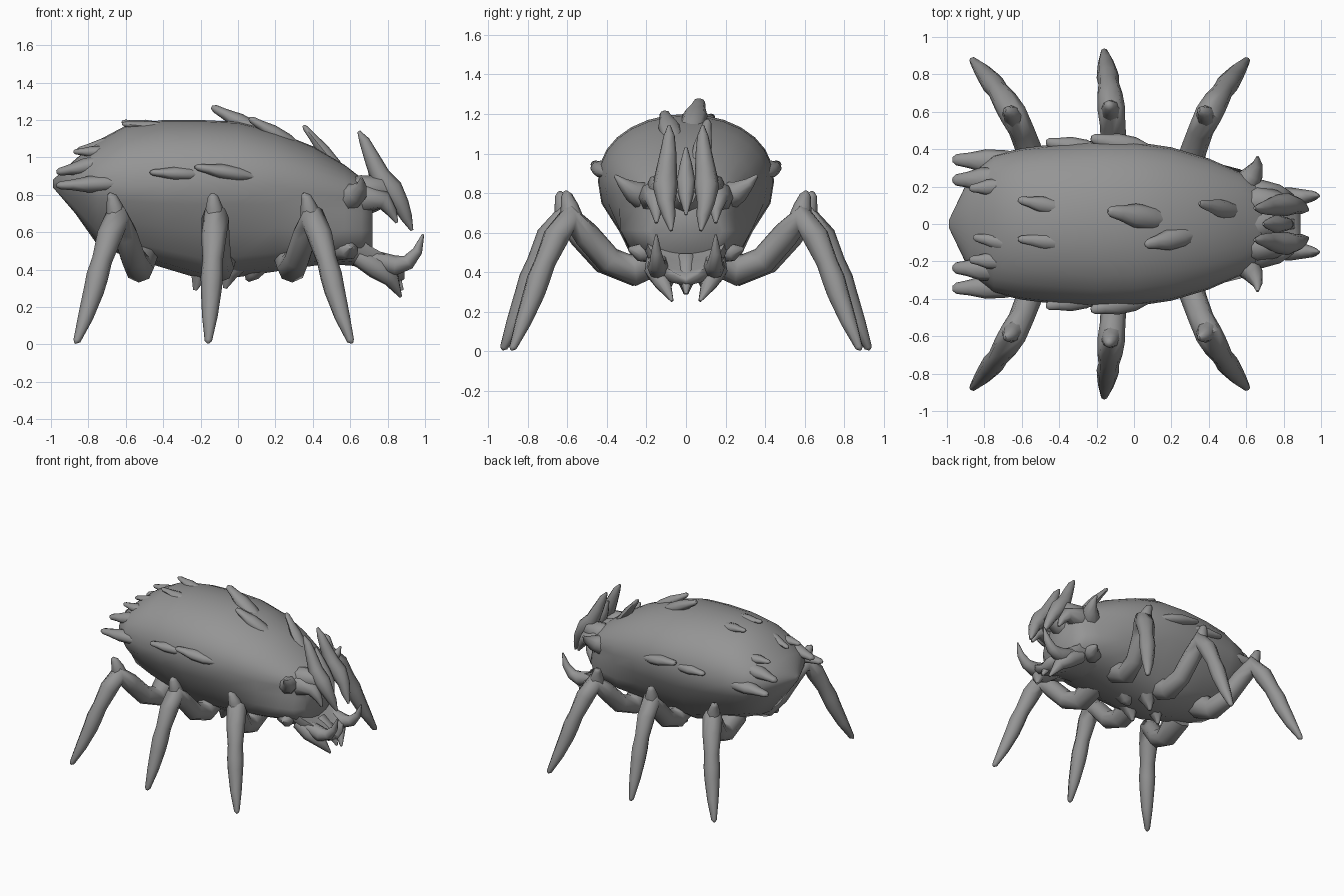
import bpy, bmesh, math
from mathutils import Vector

grey = bpy.data.materials.new("stone grey")
grey.diffuse_color = (0.3, 0.3, 0.3, 1)


def finish(bm, name, angle=60):
    bmesh.ops.recalc_face_normals(bm, faces=bm.faces)
    mesh = bpy.data.meshes.new(name)
    bm.to_mesh(mesh)
    bm.free()
    mesh.materials.append(grey)
    ob = bpy.data.objects.new(name, mesh)
    bpy.context.collection.objects.link(ob)
    bpy.ops.object.select_all(action='DESELECT')
    ob.select_set(True)
    bpy.context.view_layer.objects.active = ob
    bpy.ops.object.shade_smooth_by_angle(angle=math.radians(angle))
    return ob


def skin(bm, rings):
    loops = [[bm.verts.new(p) for p in r] for r in rings]
    n = len(loops[0])
    for a, b in zip(loops, loops[1:]):
        for i in range(n):
            j = (i + 1) % n
            bm.faces.new((a[i], a[j], b[j], b[i]))
    bm.faces.new(loops[0])
    bm.faces.new(loops[-1][::-1])


def tube(bm, path, sides=8, side=1, flat=1.0):
    """Skin a bent tapered limb through (x, y, z, radius) points."""
    pts = [Vector((p[0], p[1] * side, p[2])) for p in path]
    rings, u = [], None
    for i, p in enumerate(pts):
        d = (pts[min(i + 1, len(pts) - 1)] - pts[max(i - 1, 0)]).normalized()
        if u is None:
            u = Vector((0, 1, 0)) if abs(d.y) < 0.75 else Vector((1, 0, 0))
        u = (u - d * u.dot(d)).normalized()
        v = d.cross(u)
        r = path[i][3]
        rings.append([p + u * r * math.cos(2 * math.pi * k / sides)
                      + v * r * flat * math.sin(2 * math.pi * k / sides) for k in range(sides)])
    skin(bm, rings)


def pair(name, *paths):
    for s, tag in ((1, "left"), (-1, "right")):
        bm = bmesh.new()
        for p in paths:
            tube(bm, p, side=s)
        finish(bm, name + "_" + tag)


# Body: stations of x, top z, rim z, rim half width, bottom z
stations = [
    (-0.99, 0.88, 0.86, 0.02, 0.84), (-0.87, 0.99, 0.86, 0.27, 0.70),
    (-0.75, 1.09, 0.85, 0.37, 0.53), (-0.60, 1.17, 0.85, 0.405, 0.47),
    (-0.40, 1.20, 0.85, 0.43, 0.41), (-0.20, 1.20, 0.86, 0.445, 0.35),
    (0.00, 1.19, 0.86, 0.44, 0.36), (0.20, 1.14, 0.85, 0.41, 0.39),
    (0.40, 1.06, 0.81, 0.35, 0.42), (0.57, 0.96, 0.79, 0.275, 0.44),
    (0.66, 0.89, 0.77, 0.23, 0.45), (0.72, 0.85, 0.73, 0.17, 0.49)]
rings = []
for x, top, rim, w, bot in stations:
    half = []
    for k in range(8):
        t = math.pi / 2 * k / 7
        half.append((w * math.sin(t), rim + (top - rim) * max(math.cos(t), 0) ** 0.9))
    h = rim - bot
    bw = w * (0.60 + 0.30 * max(0, min(1, (x - 0.1) / 0.5)))  # belly fills out at the head
    half += [(w * 0.96, rim - h * 0.22), ((bw + w * 0.1) * 1.08, rim - h * 0.5), (bw, rim - h * 0.78),
             (bw * 0.55, bot + h * 0.06), (0, bot)]
    rings.append([(x, y, z) for y, z in half] + [(x, -y, z) for y, z in half[-2:0:-1]])
bm = bmesh.new()
skin(bm, rings)
finish(bm, "body_shell")


# Shell barbs, each rising gradually out of the shell to a blunt tip
def barb(bm, a, b, r):
    a, b = Vector(a), Vector(b)
    path = [(*a.lerp(b, f), r * k) for f, k in ((-.45, .35), (0, .85), (.4, .85), (.7, .55), (.93, .4), (1, .18))]
    tube(bm, path, sides=8, flat=0.7)


bm = bmesh.new()
for a, b, r in (
        ((-.42, .09, 1.16), (-.62, .13, 1.19), .05), ((-.38, -.10, 1.155), (-.62, -.08, 1.18), .05),
        ((-.64, -.11, 1.09), (-.86, -.07, 1.04), .05), ((.10, .03, 1.14), (-.14, .07, 1.27), .075),
        ((-.10, -.23, 1.055), (-.29, -.26, 1.11), .055), ((.26, .24, 1.00), (.07, .26, 1.09), .045),
        ((.26, -.07, 1.09), (.06, -.11, 1.21), .065), ((.52, .07, .96), (.35, .11, 1.17), .055)):
    barb(bm, a, b, r)
finish(bm, "back_barbs")
bm = bmesh.new()
for s in (1, -1):
    barb(bm, (-.68, s * .33, .86), (-.97, s * .345, .85), .075)
    barb(bm, (-.72, s * .24, .97), (-.97, s * .235, .92), .075)
    barb(bm, (-.72, s * .20, 1.03), (-.88, s * .19, 1.03), .05)
    barb(bm, (-.26, s * .40, .91), (-.47, s * .44, .92), .06)
    barb(bm, (.0, s * .41, .91), (-.23, s * .46, .95), .065)
finish(bm, "rim_barbs")

# Legs: one shared bent profile of (reach, height, radius), splayed along x per leg
leg_profile = [(.13, .50, .10), (.28, .41, .08), (.41, .46, .07), (.53, .59, .068), (.62, .675, .074),
               (.69, .58, .068), (.75, .45, .055), (.785, .365, .06), (.81, .29, .056),
               (.865, .15, .042), (.92, .02, .02), (.93, .01, .008)]
spur_profile = [(.60, .64, .065), (.62, .735, .045), (.635, .79, .028), (.64, .805, .012)]
for name, hip, splay, reach, lean in (("rear_leg", -.52, -.35, .95, -.05),
                                      ("middle_leg", -.10, -.06, 1.0, -.02),
                                      ("front_leg", .28, .33, .95, -.05)):
    leg = [(hip + splay * ((y - .15) / .78) ** 2, y * reach, z, r) for y, z, r in leg_profile]
    spur = [(hip + splay * .35 + lean * i / 3, y * reach, z, r) for i, (y, z, r) in enumerate(spur_profile)]
    pair(name, leg, spur)

# Underside spikes
bm = bmesh.new()
for x, y, z in ((-.23, 0, .29), (-.07, .10, .30), (-.07, -.10, .30), (.05, 0, .34)):
    tube(bm, [(x + .06, y, .46, .10), (x + .02, y, .37, .05), (x, y, z, .012)], sides=6)
finish(bm, "belly_spikes")

# Face plates: brow horn sweeping down into an upper fang
pair("horn_and_fang",
     [(.645, .085, 1.14, .008), (.675, .085, 1.09, .028), (.715, .09, 1.00, .042), (.76, .10, .90, .055),
      (.82, .105, .83, .062), (.87, .10, .75, .045), (.90, .085, .68, .032), (.93, .075, .61, .008)],
     [(.54, .12, .82, .06), (.66, .12, .82, .085), (.76, .11, .83, .07), (.83, .10, .80, .035)])
# Cheek spikes and outer fangs
pair("cheek_spike",
     [(.48, .12, .74, .06), (.58, .19, .78, .085), (.64, .27, .81, .055), (.66, .32, .85, .028), (.66, .36, .89, .007)],
     [(.56, .14, .78, .08), (.68, .16, .78, .08), (.78, .16, .77, .05), (.82, .15, .71, .03), (.85, .15, .65, .008)])
# Central nose ridge with a short horn and tooth
bm = bmesh.new()
tube(bm, [(.69, 0, 1.03, .008), (.72, 0, .95, .03), (.76, 0, .85, .05), (.82, 0, .78, .035), (.85, 0, .69, .007)])
tube(bm, [(.54, 0, .80, .10), (.66, 0, .79, .11), (.74, 0, .79, .08), (.80, 0, .79, .05)])
finish(bm, "nose_ridge")

# Lower jaw with chin spikes
bm = bmesh.new()
jaw = []
for x, w, top, bot in ((.48, .21, .68, .43), (.62, .21, .62, .42), (.70, .19, .55, .38),
                       (.79, .16, .50, .345), (.86, .11, .45, .33), (.89, .06, .42, .35)):
    jaw.append([(x, -w, top - .02), (x, 0, top - .05), (x, w, top - .02), (x, w, (top + bot) / 2),
                (x, w * .7, bot + .02), (x, 0, bot), (x, -w * .7, bot + .02), (x, -w, (top + bot) / 2)])
skin(bm, jaw)
tube(bm, [(.72, 0, .45, .06), (.83, 0, .39, .045), (.88, 0, .29, .008)], sides=6)
finish(bm, "lower_jaw")
pair("chin_spike", [(.64, .15, .47, .05), (.74, .15, .41, .06), (.82, .12, .35, .045), (.87, .07, .255, .008)])
# Upturned jaw tusks
pair("jaw_tusk", [(.70, .14, .46, .05), (.84, .14, .42, .055), (.91, .145, .44, .04),
                  (.96, .15, .50, .027), (.99, .15, .59, .006)])
# Small jaw side spur
pair("jaw_spur", [(.48, .13, .56, .05), (.56, .18, .52, .08), (.60, .24, .50, .045), (.60, .29, .52, .01)])
